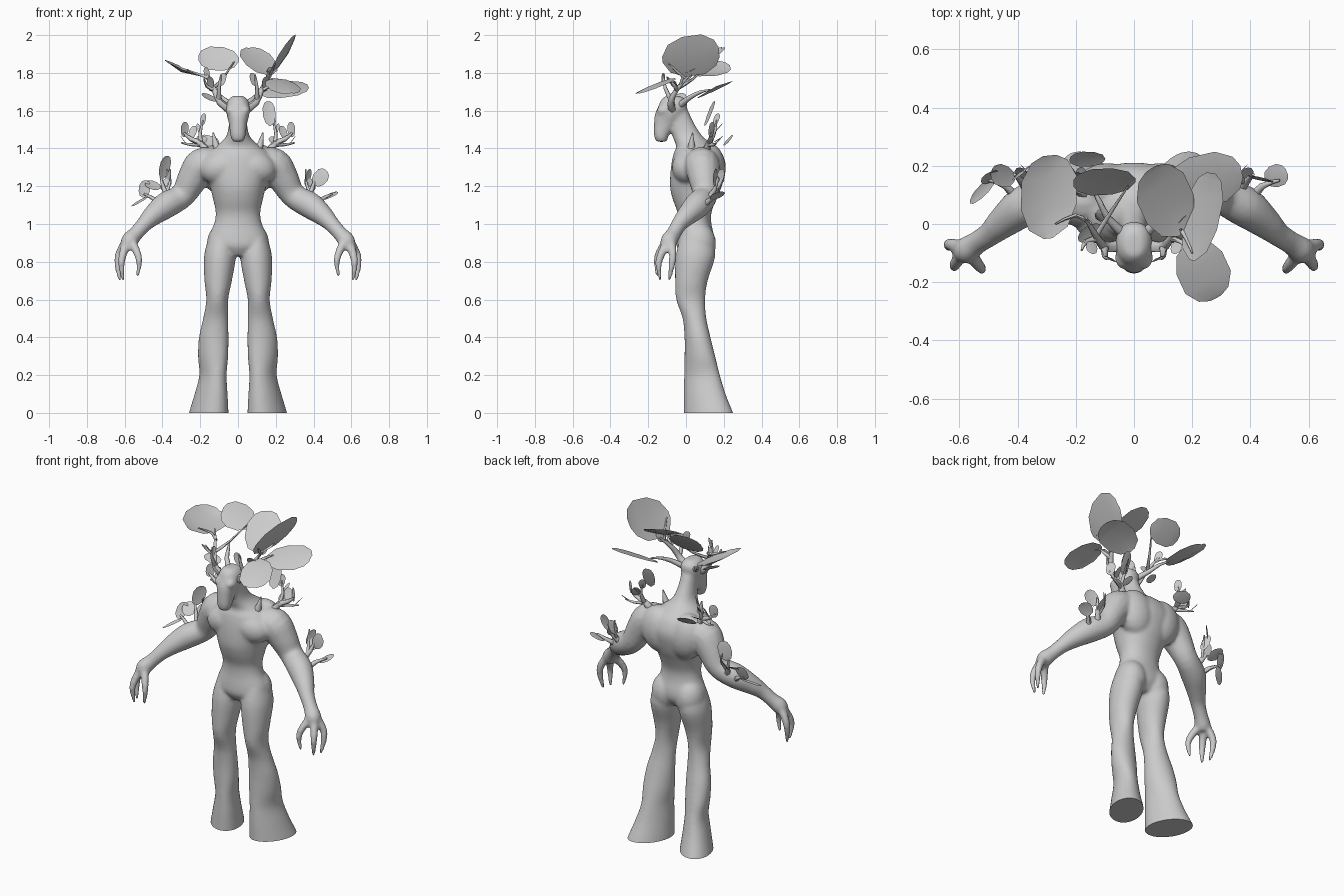
import bpy, bmesh, math
from mathutils import Vector, Matrix

grey = bpy.data.materials.new("bark grey")
grey.diffuse_color = (0.6, 0.6, 0.6, 1)


def make(name, bm, angle):
    bmesh.ops.recalc_face_normals(bm, faces=bm.faces)
    me = bpy.data.meshes.new(name)
    bm.to_mesh(me)
    bm.free()
    me.materials.append(grey)
    ob = bpy.data.objects.new(name, me)
    bpy.context.collection.objects.link(ob)
    bpy.ops.object.select_all(action='DESELECT')
    bpy.context.view_layer.objects.active = ob
    ob.select_set(True)
    bpy.ops.object.shade_smooth_by_angle(angle=math.radians(angle))
    return ob


def spline(rows, n):
    """Catmull-Rom refinement of rows of numbers."""
    out = []
    for i in range(len(rows) - 1):
        a, b, c, d = (rows[max(i - 1, 0)], rows[i], rows[i + 1], rows[min(i + 2, len(rows) - 1)])
        for k in range(n):
            t = k / n
            out.append([q + 0.5 * t * (r - p + t * (2 * p - 5 * q + 4 * r - s + t * (3 * (q - r) + s - p)))
                        for p, q, r, s in zip(a, b, c, d)])
    return out + [list(rows[-1])]


def rings(bm, loops):
    """Skin closed rings of points and cap both ends."""
    vs = [[bm.verts.new(p) for p in lp] for lp in loops]
    n = len(vs[0])
    for a, b in zip(vs, vs[1:]):
        for i in range(n):
            bm.faces.new((a[i], a[(i + 1) % n], b[(i + 1) % n], b[i]))
    bm.faces.new(vs[0][::-1])
    bm.faces.new(vs[-1])


def stack(bm, rows, power=1.0, skew=0.0, sides=30):
    """Level sections: z, x min, x max, y front, y back; power < 1 is boxier, skew leans low sections diagonally."""
    def bend(c):
        return math.copysign(abs(c) ** power, c)
    loops = []
    for z, x0, x1, y0, y1 in spline(rows, 4):
        phi = skew * min(1, max(0, (0.6 - z) / 0.4))
        loops.append([((x0 + x1) / 2 + (x1 - x0) / 2 * bend(math.cos(t)),
                       (y0 + y1) / 2 + (y1 - y0) / 2 * bend(math.sin(t + phi)), z)
                      for t in (math.tau * i / sides for i in range(sides))])
    rings(bm, loops)


def limb(bm, rows, s=1, sides=14, n=4):
    """Round tube through x, y, z, radius; s = -1 mirrors it."""
    pts = spline(rows, n)
    loops = []
    for i, p in enumerate(pts):
        t = (Vector(pts[min(i + 1, len(pts) - 1)][:3]) - Vector(pts[max(i - 1, 0)][:3])).normalized()
        u = t.cross(Vector((0.2, 1, 0.1))).normalized()
        v = t.cross(u)
        ring = [Vector(p[:3]) + max(p[3], 0.002) * (u * math.cos(a) + v * math.sin(a))
                for a in (math.tau * k / sides for k in range(sides))]
        loops.append([(s * q.x, q.y, q.z) for q in ring])
    rings(bm, loops)


def blob(bm, loc, size, s=1, tilt=0):
    m = (Matrix.Translation((s * loc[0], loc[1], loc[2])) @ Matrix.Rotation(s * tilt, 4, 'Y')
         @ Matrix.Diagonal((*size, 1)))
    bmesh.ops.create_uvsphere(bm, u_segments=20, v_segments=12, radius=1, matrix=m)


def leaf(bm, base, tip, side, cup=0.12, s=1):
    """Broad faceted leaf, cupped along its midrib."""
    base, tip, side = (Vector((s * p[0], p[1], p[2])) for p in (base, tip, side))
    fold = (tip - base).cross(side).normalized() * side.length * cup * s
    rows = []
    for t, w in ((0, .15), (.12, .7), (.38, 1), (.72, 1), (.93, .65), (1, .25)):
        c = base.lerp(tip, t)
        rows.append([bm.verts.new(p) for p in (c - side * w, c + fold * w, c + side * w)])
    for a, b in zip(rows, rows[1:]):
        for i in (0, 1):
            bm.faces.new((a[i], a[i + 1], b[i + 1], b[i]))


# ---- body: torso, neck, head, limbs fused into one skin ----
bm, twigs, small, big = (bmesh.new() for _ in range(4))
stack(bm, [(z, -w, w, f, b) for z, w, f, b in (
    (.83, .05, -.02, .11), (.88, .145, -.05, .145), (.93, .157, -.05, .15), (1.0, .127, -.042, .135),
    (1.06, .118, -.045, .135), (1.13, .132, -.07, .16), (1.2, .15, -.085, .19), (1.3, .185, -.08, .212),
    (1.37, .175, -.067, .193), (1.41, .12, -.052, .16), (1.46, .065, -.07, .092), (1.53, .048, -.09, .045),
    (1.6, .046, -.1, .012))], .94)
stack(bm, [(z, -w, w, f, b) for z, w, f, b in (
    (1.435, .03, -.158, -.1), (1.47, .041, -.17, -.09), (1.53, .048, -.17, -.05), (1.58, .06, -.165, -.01),
    (1.62, .064, -.148, .007), (1.655, .054, -.133, .003), (1.678, .03, -.11, -.03))], .88)
for s in (1, -1):
    # legs, flaring to stump-like feet
    stack(bm, [(z, min(s * a, s * b), max(s * a, s * b), f, k) for z, a, b, f, k in (
        (.93, .03, .155, -.03, .14), (.83, .012, .18, -.055, .155), (.7, .032, .178, -.058, .115),
        (.6, .052, .168, -.052, .102), (.5, .052, .185, -.018, .108), (.4, .05, .207, -.008, .13),
        (.3, .052, .212, -.008, .155), (.2, .06, .205, -.01, .18), (.1, .055, .23, -.012, .21),
        (0, .05, .26, -.012, .25), (-.04, .05, .268, -.012, .26))], 1, .33 * s)
    # arm and hand
    limb(bm, [(.12, .08, 1.31, .09), (.19, .085, 1.31, .095), (.24, .095, 1.24, .083), (.295, .1, 1.15, .067),
              (.38, .06, 1.1, .071), (.45, .005, 1.045, .056), (.495, -.035, 1.0, .043), (.54, -.065, .95, .04),
              (.575, -.09, .91, .046), (.585, -.1, .875, .034)], s)
    # fingers and thumb
    for f in ([(.59, -.08, .91, .026), (.63, -.07, .84, .022), (.637, -.075, .78, .018), (.625, -.09, .7, .009)],
              [(.59, -.1, .9, .026), (.612, -.135, .83, .022), (.617, -.145, .78, .018), (.61, -.135, .7, .009)],
              [(.565, -.1, .91, .026), (.535, -.14, .85, .022), (.523, -.155, .8, .018), (.533, -.15, .72, .009)]):
        limb(bm, f, s, 10)
    # muscles: chest, shoulder blade, buttock, brow
    blob(bm, (.085, .01, 1.3), (.12, .085, .09), s, .25)
    blob(bm, (.09, .12, 1.29), (.115, .09, .14), s, .2)
    blob(bm, (.08, .07, .895), (.085, .09, .11), s)
    blob(bm, (.036, -.12, 1.6), (.03, .035, .028), s)
    # collar spikes
    limb(twigs, [(.1, .03, 1.37, .03), (.118, .03, 1.42, .018), (.132, .035, 1.485, .003)], s, 7, 2)
body = make("body", bm, 180)
mod = body.modifiers.new("fuse", 'REMESH')
mod.mode, mod.voxel_size, mod.use_smooth_shade = 'VOXEL', 0.009, True
sm = body.modifiers.new("soften", 'SMOOTH')
sm.factor, sm.iterations = 0.5, 10
for m in ("fuse", "soften"):
    bpy.ops.object.modifier_apply(modifier=m)
# cut the soles flat
bm = bmesh.new()
bm.from_mesh(body.data)
bmesh.ops.bisect_plane(bm, geom=bm.verts[:] + bm.edges[:] + bm.faces[:], plane_co=(0, 0, 0),
                       plane_no=(0, 0, 1), clear_inner=True)
bmesh.ops.holes_fill(bm, edges=[e for e in bm.edges if e.is_boundary], sides=0)
bm.to_mesh(body.data)
bm.free()
bpy.ops.object.shade_smooth_by_angle(angle=math.radians(60))

# ---- twigs and small leaves on both sides ----
for s in (1, -1):
    for t in (  # antlers
              [(.035, -.07, 1.6, .024), (.095, -.08, 1.645, .019), (.125, -.05, 1.71, .014), (.165, .02, 1.79, .006)],
              [(.1, -.075, 1.65, .014), (.1, -.11, 1.72, .01), (.09, -.12, 1.79, .004)],
              [(.125, -.05, 1.71, .012), (.165, -.06, 1.73, .009), (.18, -.09, 1.77, .004)],
              [(.04, -.03, 1.63, .018), (.09, .02, 1.67, .013), (.12, .08, 1.7, .009), (.15, .13, 1.71, .004)],
              # shoulder twigs
              [(.16, .1, 1.37, .026), (.195, .12, 1.425, .017), (.25, .13, 1.45, .012), (.29, .13, 1.485, .005)],
              [(.195, .12, 1.42, .014), (.2, .15, 1.48, .009), (.185, .16, 1.55, .004)],
              [(.2, .12, 1.42, .012), (.25, .15, 1.42, .008), (.3, .16, 1.43, .004)],
              # forearm twigs
              [(.35, .1, 1.11, .024), (.39, .15, 1.18, .013), (.41, .17, 1.25, .005)],
              [(.39, .07, 1.08, .02), (.44, .13, 1.13, .012), (.5, .15, 1.16, .005)],
              [(.38, .14, 1.165, .01), (.36, .17, 1.22, .007), (.36, .18, 1.29, .004)]):
        limb(twigs, t, s, 6, 2)
    for a in (((.09, -.12, 1.73), (.075, -.12, 1.8), (.018, .01, 0)),
              ((.14, -.06, 1.72), (.15, -.1, 1.78), (.018, .01, 0)),
              ((.16, .01, 1.76), (.17, .02, 1.83), (.015, .015, 0)),
              ((.25, .13, 1.45), (.23, .16, 1.52), (.02, .012, 0)),
              ((.285, .13, 1.46), (.28, .14, 1.54), (.02, -.015, 0)),
              ((.2, .14, 1.47), (.21, .19, 1.53), (.012, .012, .01)),
              ((.19, .15, 1.52), (.18, .17, 1.585), (.014, .015, 0)),
              ((.27, .15, 1.42), (.3, .19, 1.46), (.01, .01, .015)),
              ((.2, .14, 1.43), (.17, .19, 1.46), (.015, .015, .01)),
              ((.36, .17, 1.2), (.38, .19, 1.29), (.015, .02, 0)),
              ((.4, .16, 1.18), (.38, .19, 1.24), (.018, .01, 0))):
        leaf(small, *a, s=s)

# ---- one-sided small leaves ----
for a in (((.17, .1, 1.52), (.16, .15, 1.65), (.033, .01, 0)),
          ((-.1, .22, 1.43), (-.22, .225, 1.455), (.01, .025, .025)),
          ((-.4, .17, 1.24), (-.375, .18, 1.36), (.028, .025, 0)),
          ((-.41, .15, 1.19), (-.49, .18, 1.22), (.01, .035, .02)),
          ((-.48, .14, 1.14), (-.56, .09, 1.1), (.015, .035, .015)),
          ((-.5, .14, 1.14), (-.49, .18, 1.23), (.03, .01, 0)),
          ((.4, .16, 1.21), (.47, .15, 1.28), (-.025, .01, .03)),
          ((.45, .15, 1.13), (.525, .18, 1.17), (-.015, .035, .005)),
          ((-.11, -.02, 1.65), (-.19, -.04, 1.69), (.01, .03, .01))):
    leaf(small, *a)

# ---- crown of large leaves with their stems ----
for a in (((-.295, -.05, 1.82), (-.29, .235, 1.83), (.095, .01, -.042), .2),
          ((.19, -.06, 1.77), (.28, -.255, 1.69), (.078, .04, .005), .15),
          ((.11, .12, 1.69), (.37, .18, 1.73), (-.02, .085, .038), .12),
          ((.2, -.125, 1.87), (.265, .175, 1.91), (.06, -.01, .105), .1),
          ((.165, -.035, 1.79), (.06, .19, 1.935), (.08, .05, .005), .12),
          ((.005, .15, 1.87), (-.208, .14, 1.88), (0, .045, .062), .1)):
    leaf(big, *a)
for t in ([(-.15, 0, 1.77, .009), (-.2, .03, 1.79, .007), (-.27, .0, 1.815, .003)],
          [(.125, -.05, 1.71, .01), (.16, -.06, 1.75, .007), (.2, -.1, 1.755, .003)],
          [(.15, 0, 1.77, .01), (.18, -.05, 1.81, .007), (.2, -.1, 1.86, .003)],
          [(.14, -.03, 1.74, .009), (.16, -.02, 1.77, .007), (.16, -.02, 1.81, .003)],
          [(-.13, -.04, 1.72, .01), (-.08, .04, 1.77, .007), (-.02, .13, 1.86, .003)]):
    limb(twigs, t, 1, 6, 2)
make("twigs", twigs, 60)
make("small_leaves", small, 30)
make("crown_leaves", big, 30)
